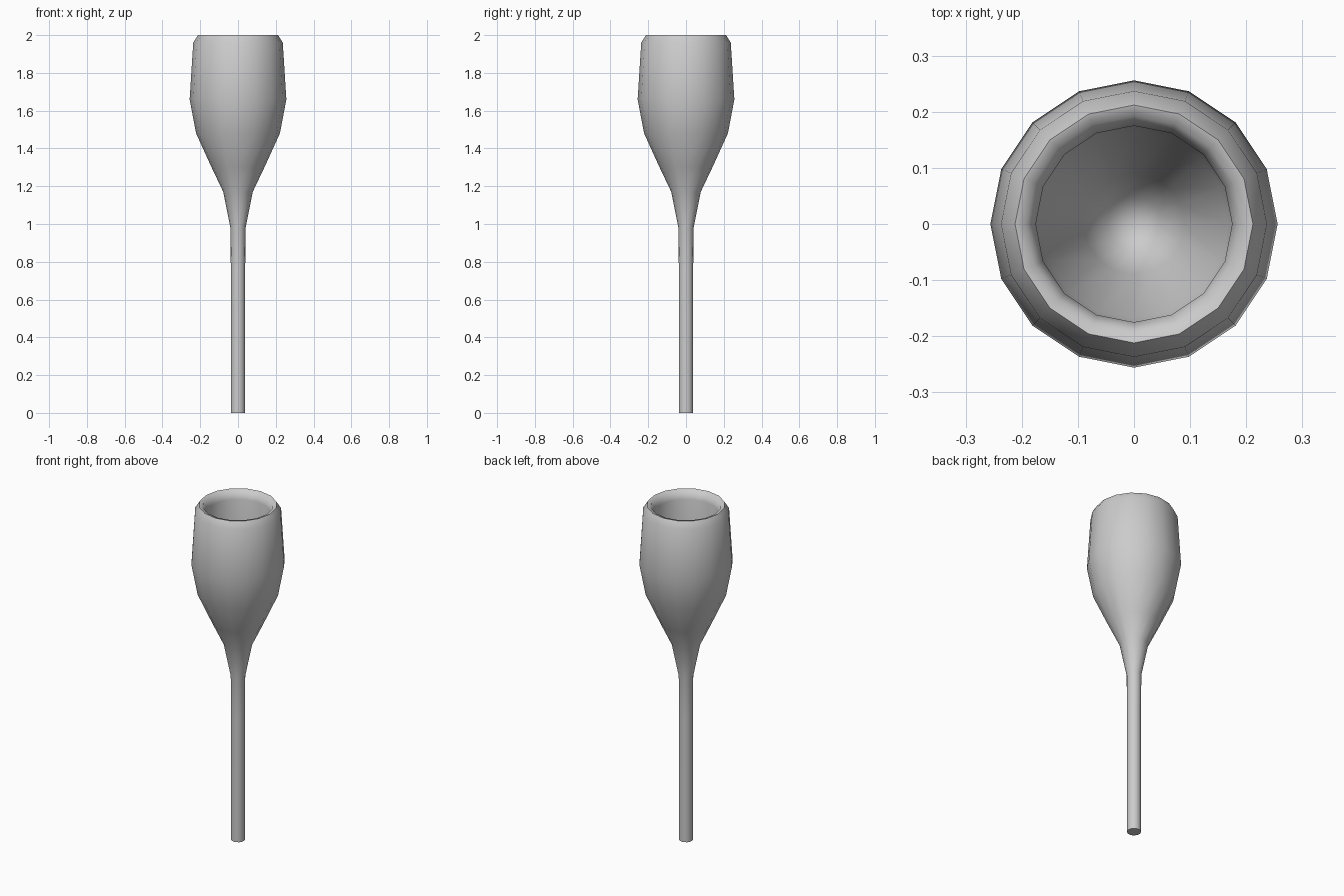
import bpy, bmesh, math

if "Cube" in bpy.data.objects:
    bpy.data.objects.remove(bpy.data.objects["Cube"])

SIDES = 16

grey = bpy.data.materials.new("plain grey")
grey.diffuse_color = (0.6, 0.6, 0.6, 1)
grey.use_nodes = True
grey.node_tree.nodes["Principled BSDF"].inputs["Base Color"].default_value = grey.diffuse_color


def lathe(name, profile):
    """Revolve (radius, height) points about z; a radius of 0 closes the end."""
    bm = bmesh.new()
    rings = []
    for r, z in profile:
        if r == 0:
            rings.append([bm.verts.new((0, 0, z))] * SIDES)
        else:
            rings.append([bm.verts.new((r * math.cos(2 * math.pi * i / SIDES),
                                        r * math.sin(2 * math.pi * i / SIDES), z))
                          for i in range(SIDES)])
    for low, high in zip(rings, rings[1:]):
        for i in range(SIDES):
            j = (i + 1) % SIDES
            corners = dict.fromkeys((low[i], low[j], high[j], high[i]))
            bm.faces.new(list(corners))
    bmesh.ops.recalc_face_normals(bm, faces=bm.faces)
    mesh = bpy.data.meshes.new(name)
    bm.to_mesh(mesh)
    bm.free()
    mesh.materials.append(grey)
    obj = bpy.data.objects.new(name, mesh)
    bpy.context.collection.objects.link(obj)
    bpy.context.view_layer.objects.active = obj
    obj.select_set(True)
    bpy.ops.object.shade_smooth_by_angle(angle=math.radians(60))
    obj.select_set(False)
    return obj


# Stem and hollow cup in one closed profile
stem = [(0, 0), (0.038, 0), (0.038, 0.35), (0.038, 0.75), (0.04, 0.98)]
cup_outside = [(0.078, 1.17), (0.14, 1.3), (0.222, 1.48), (0.256, 1.66), (0.237, 1.96)]
rim = [(0.212, 2.0), (0.192, 1.995), (0.175, 1.95)]
cup_inside = [(0.194, 1.66), (0.168, 1.51), (0.09, 1.33), (0.048, 1.21), (0, 1.2)]
lathe("cup_with_stem", stem + cup_outside + rim + cup_inside)
